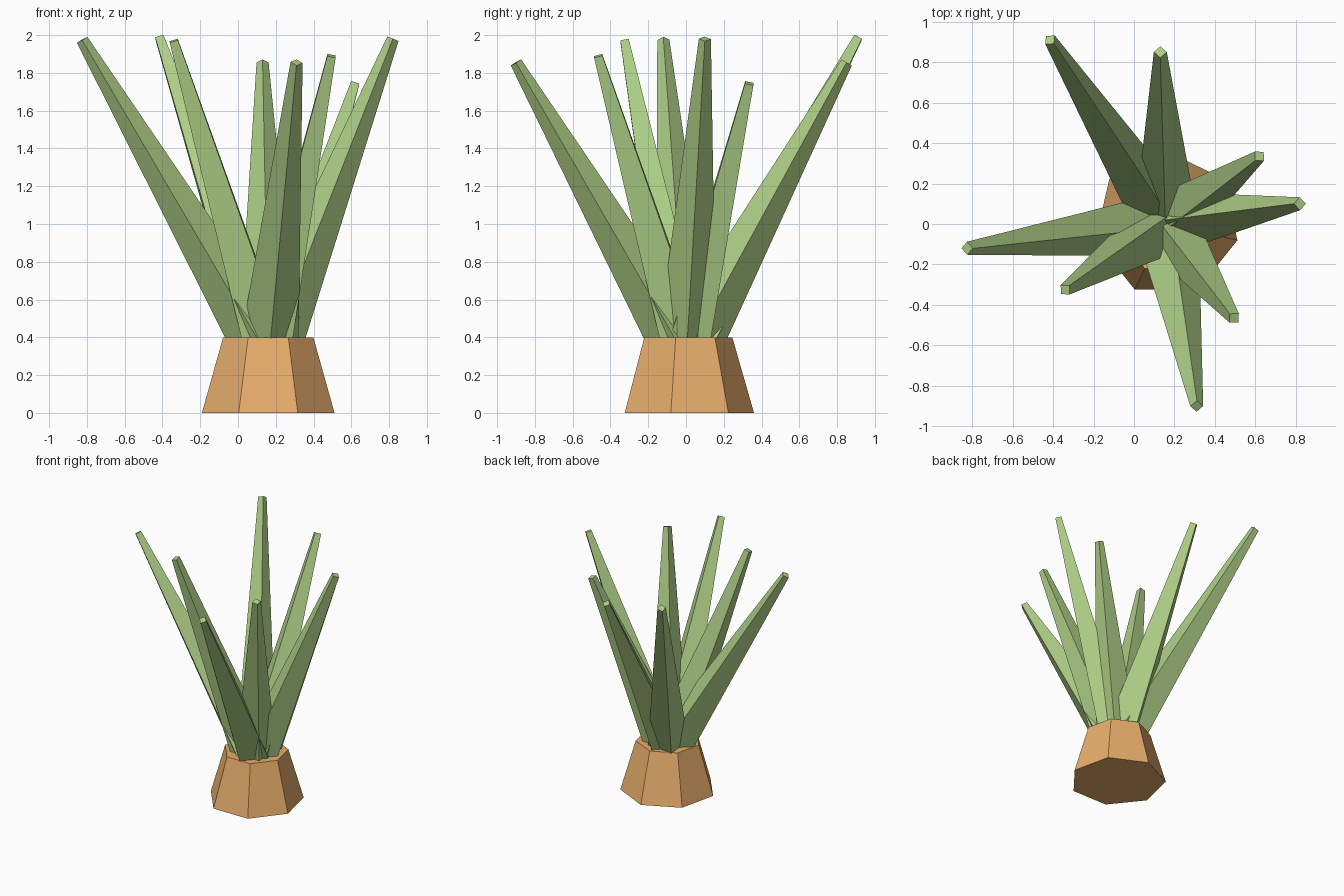
import bpy
from math import radians, cos, sin
from mathutils import Vector, Matrix

if "Cube" in bpy.data.objects:
    bpy.data.objects.remove(bpy.data.objects["Cube"])

CX = 0.16  # pot axis


def material(name, color):
    m = bpy.data.materials.new(name)
    m.diffuse_color = (*color, 1)
    m.use_nodes = True
    m.node_tree.nodes["Principled BSDF"].inputs["Base Color"].default_value = m.diffuse_color
    return m


def frustum(name, lower, upper, mat):
    """Closed tapered solid between two rings of points."""
    n = len(lower)
    faces = [(i, (i + 1) % n, n + (i + 1) % n, n + i) for i in range(n)]
    faces += [tuple(reversed(range(n))), tuple(range(n, 2 * n))]
    mesh = bpy.data.meshes.new(name)
    mesh.from_pydata(lower + upper, [], faces)
    mesh.materials.append(mat)
    obj = bpy.data.objects.new(name, mesh)
    bpy.context.collection.objects.link(obj)
    return obj


def ring(center, radius, sides, start, rot=Matrix.Identity(3)):
    angles = [radians(start + 360 * i / sides) for i in range(sides)]
    return [center + rot @ Vector((radius * cos(a), radius * sin(a), 0)) for a in angles]


orange = material("terracotta", (0.80, 0.42, 0.15))
green = material("leaf_green", (0.42, 0.62, 0.24))

# Seven-sided pot, narrower at the top
frustum("pot", ring(Vector((CX, 0, 0)), 0.36, 7, 90),
        ring(Vector((CX, 0, 0.4)), 0.245, 7, 90), orange)

# Leaf tips, one for every 45 degrees around the pot
tips = [(0.82, 0.10, 1.98), (0.62, 0.335, 1.745), (0.13, 0.85, 1.855),
        (-0.415, 0.91, 1.985), (-0.825, -0.12, 1.975), (-0.34, -0.325, 1.97),
        (0.31, -0.90, 1.855), (0.495, -0.465, 1.89)]

# Square tapered leaves leaning out from the pot centre
root = Vector((CX, 0, 0.3))
for i, tip in enumerate(tips):
    tip = Vector(tip)
    rot = Vector((0, 0, 1)).rotation_difference(tip - root).to_matrix()
    frustum(f"leaf_{i + 1}", ring(root, 0.16, 4, 45 * i, rot),
            ring(tip, 0.032, 4, 45 * i, rot), green)
